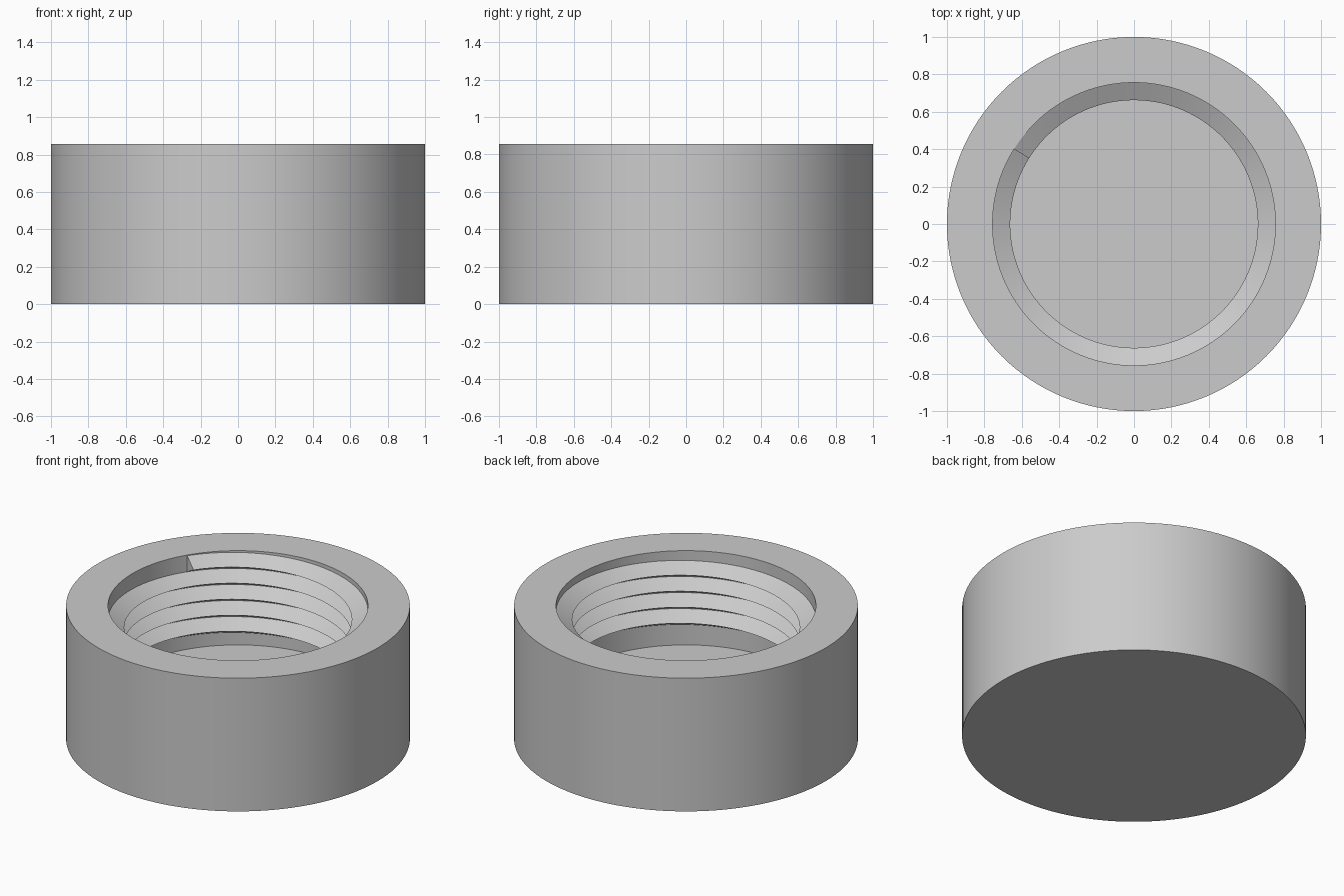
import bpy, bmesh, math
from mathutils import Vector

if "Cube" in bpy.data.objects:
    bpy.data.objects.remove(bpy.data.objects["Cube"], do_unlink=True)

HEIGHT, FLOOR = 0.855, 0.25
OUTER, BORE, CREST = 1.0, 0.756, 0.662
PITCH, TURNS, SEGMENTS = 0.103, 4.25, 128
START_ANGLE, START_Z = math.radians(148), HEIGHT - 0.056

grey = bpy.data.materials.new("plain_grey")
grey.use_nodes = True
grey.diffuse_color = (0.6, 0.6, 0.6, 1)
grey.node_tree.nodes["Principled BSDF"].inputs["Base Color"].default_value = (0.6, 0.6, 0.6, 1)


def finish(bm, name):
    """Turn a bmesh into a named object with smooth walls and sharp edges."""
    bmesh.ops.recalc_face_normals(bm, faces=bm.faces[:])
    mesh = bpy.data.meshes.new(name)
    bm.to_mesh(mesh)
    bm.free()
    mesh.materials.append(grey)
    obj = bpy.data.objects.new(name, mesh)
    bpy.context.collection.objects.link(obj)
    bpy.ops.object.select_all(action="DESELECT")
    obj.select_set(True)
    bpy.context.view_layer.objects.active = obj
    bpy.ops.object.shade_smooth_by_angle(angle=math.radians(30))
    return obj


# Cup: closed outer wall, flat rim, plain bore and floor
bm = bmesh.new()
profile = [(0, 0), (OUTER, 0), (OUTER, HEIGHT), (BORE, HEIGHT), (BORE, FLOOR), (0, FLOOR)]
points = [bm.verts.new((r, 0, z)) for r, z in profile]
edges = [bm.edges.new(pair) for pair in zip(points, points[1:])]
bmesh.ops.spin(bm, geom=points + edges, cent=Vector(), axis=(0, 0, 1),
               angle=math.tau, steps=SEGMENTS)
bmesh.ops.remove_doubles(bm, verts=bm.verts[:], dist=0.0001)
finish(bm, "cap_body")

# Internal thread: V section swept down a right-handed helix
bm = bmesh.new()
section = [(BORE + 0.001, PITCH / 2), (CREST, 0), (BORE + 0.001, -PITCH / 2)]
steps = int(TURNS * SEGMENTS)
rings = []
for i in range(steps + 1):
    turn = i / SEGMENTS
    a = START_ANGLE - turn * math.tau
    z = START_Z - turn * PITCH
    rings.append([bm.verts.new((r * math.cos(a), r * math.sin(a), z + dz))
                  for r, dz in section])
for upper, lower in zip(rings, rings[1:]):
    for j in range(3):
        k = (j + 1) % 3
        bm.faces.new((upper[j], upper[k], lower[k], lower[j]))
bm.faces.new(rings[0])
bm.faces.new(rings[-1])
finish(bm, "internal_thread")
